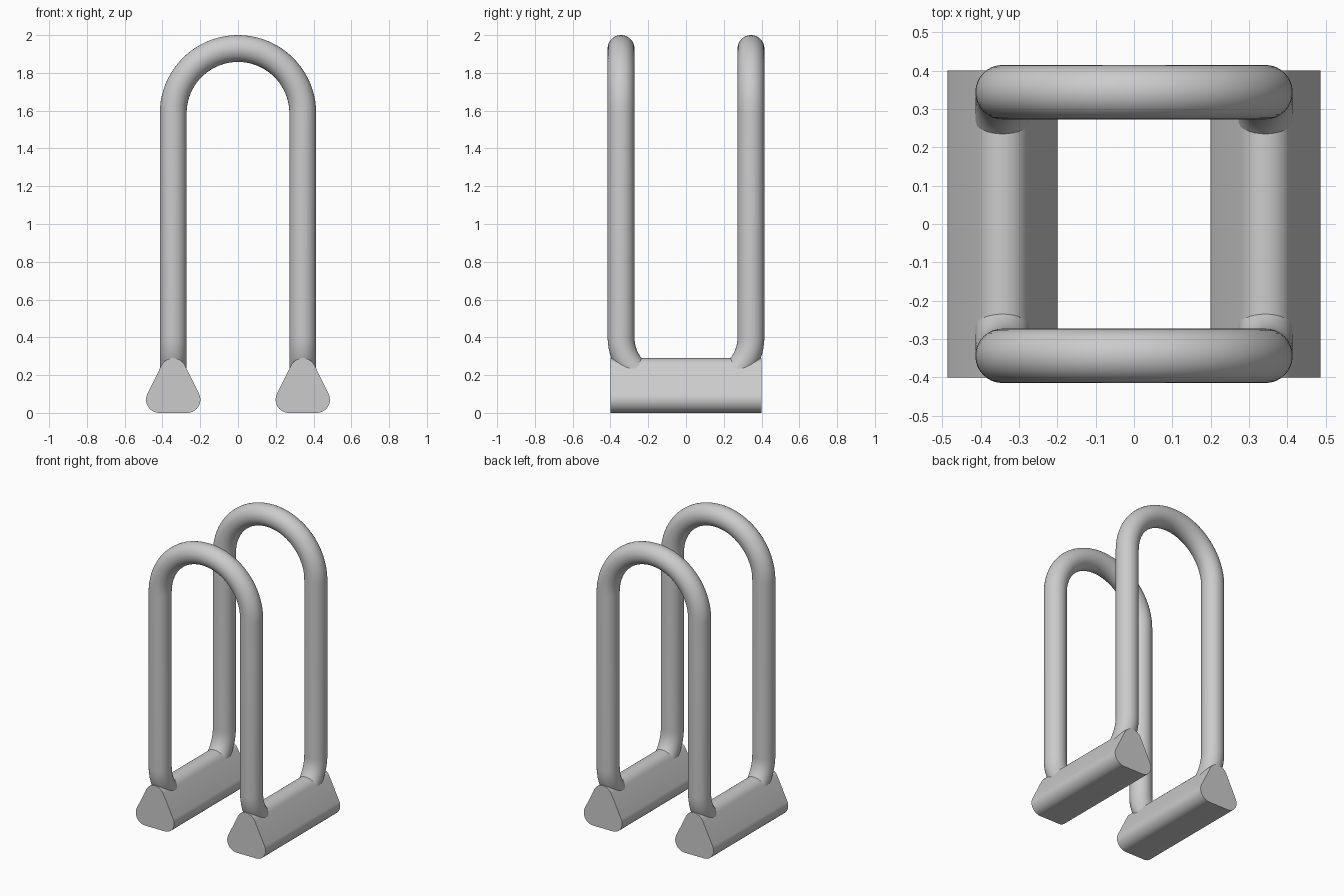
import bpy, bmesh
from math import sin, cos, pi, radians
from mathutils import Vector

cube = bpy.data.objects.get("Cube")
if cube:
    bpy.data.objects.remove(cube, do_unlink=True)

TUBE_R = 0.071      # tube radius
LEG_X = 0.343       # leg and foot offset from the middle
HOOP_Y = 0.344
ARCH_Z = 2.0 - TUBE_R - LEG_X
BEND_R, BEND_Z = 0.25, 0.40
FOOT_HALF = 0.40

grey = bpy.data.materials.new("light grey")
grey.use_nodes = True
colour = (0.6, 0.6, 0.6, 1)
grey.diffuse_color = colour
grey.node_tree.nodes["Principled BSDF"].inputs["Base Color"].default_value = colour


def smooth(obj):
    bpy.ops.object.select_all(action='DESELECT')
    obj.select_set(True)
    bpy.context.view_layer.objects.active = obj
    bpy.ops.object.shade_smooth_by_angle(angle=radians(35))


def hoop(name, side):
    """Arched tube whose lower ends bend inward into the feet."""
    bend = [(-LEG_X, HOOP_Y - BEND_R + BEND_R * cos(a), BEND_Z - BEND_R * sin(a))
            for a in (radians(60) * i / 12 for i in range(12, -1, -1))]
    arch = [(-LEG_X * cos(a), HOOP_Y, ARCH_Z + LEG_X * sin(a))
            for a in (pi * i / 40 for i in range(41))]
    points = bend + arch + [(-x, y, z) for x, y, z in reversed(bend)]
    curve = bpy.data.curves.new(name, 'CURVE')
    curve.dimensions = '3D'
    curve.bevel_depth = TUBE_R
    curve.bevel_resolution = 14
    curve.use_fill_caps = True
    spline = curve.splines.new('POLY')
    spline.points.add(len(points) - 1)
    for p, (x, y, z) in zip(spline.points, points):
        p.co = (x, y * side, z, 1)
    obj = bpy.data.objects.new(name, curve)
    bpy.context.collection.objects.link(obj)
    bpy.ops.object.select_all(action='DESELECT')
    obj.select_set(True)
    bpy.context.view_layer.objects.active = obj
    bpy.ops.object.convert(target='MESH')
    obj = bpy.context.object
    obj.data.materials.clear()
    obj.data.materials.append(grey)
    smooth(obj)


def foot(name, x0):
    """Bar with a rounded triangle section, running front to back."""
    corner = 0.07
    centres = [(0, 0.22), (-0.074, corner), (0.074, corner)]
    slope = Vector((0.15, 0.074)).angle(Vector((1, 0)))
    # Each corner arc runs between the normals of its two sides
    starts = [slope, pi - slope, 1.5 * pi]
    ends = [pi - slope, 1.5 * pi, 2 * pi + slope]
    bm = bmesh.new()
    ring = []
    for (cx, cz), a, b in zip(centres, starts, ends):
        for i in range(13):
            t = a + (b - a) * i / 12
            ring.append(bm.verts.new((x0 + cx + corner * cos(t), -FOOT_HALF,
                                      cz + corner * sin(t))))
    face = bm.faces.new(ring)
    out = bmesh.ops.extrude_face_region(bm, geom=[face], use_keep_orig=True)
    moved = [g for g in out["geom"] if isinstance(g, bmesh.types.BMVert)]
    bmesh.ops.translate(bm, verts=moved, vec=(0, 2 * FOOT_HALF, 0))
    bmesh.ops.recalc_face_normals(bm, faces=bm.faces[:])
    mesh = bpy.data.meshes.new(name)
    bm.to_mesh(mesh)
    bm.free()
    mesh.materials.append(grey)
    obj = bpy.data.objects.new(name, mesh)
    bpy.context.collection.objects.link(obj)
    smooth(obj)


hoop("front_hoop", -1)
hoop("back_hoop", 1)
foot("left_foot", LEG_X)
foot("right_foot", -LEG_X)
